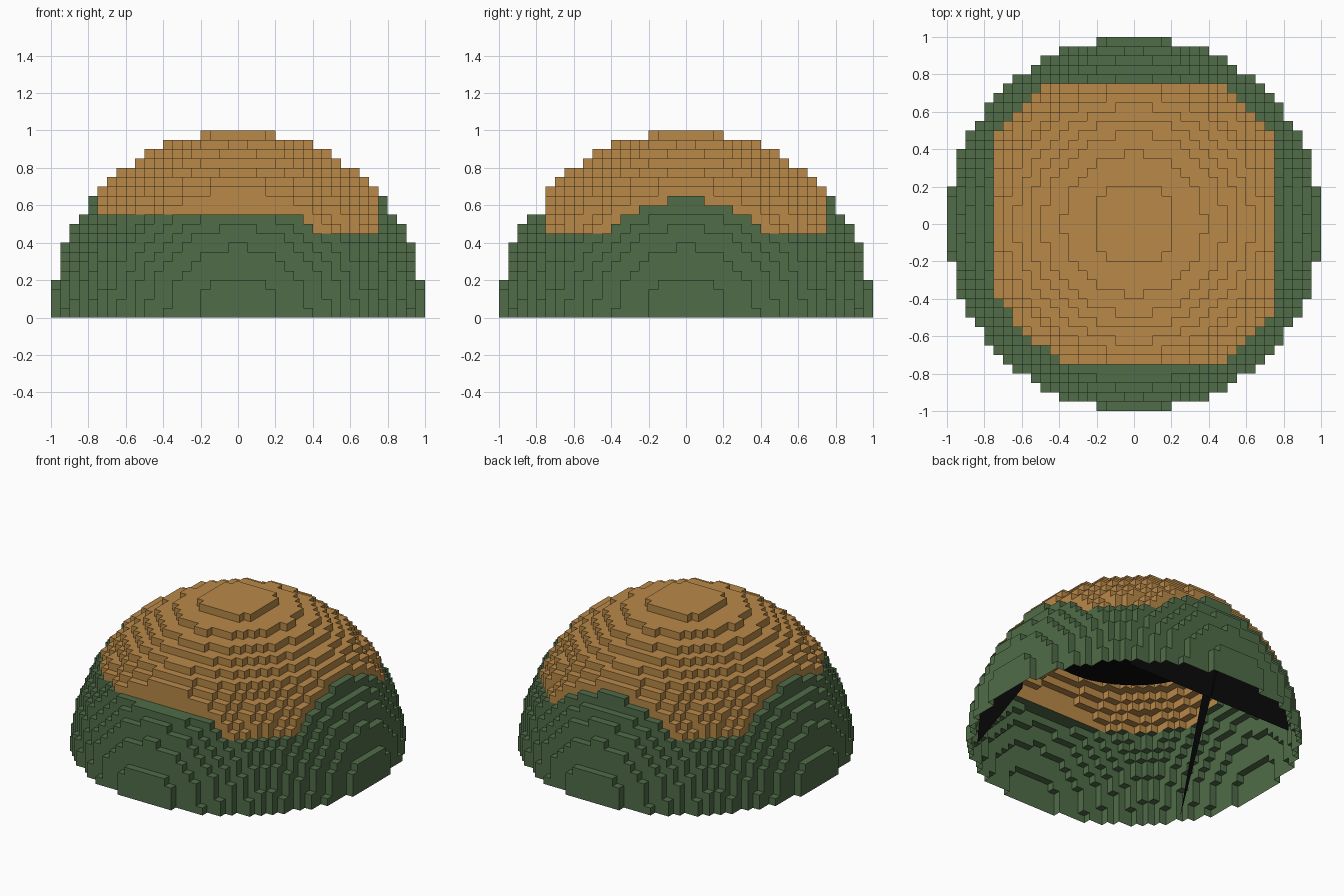
import bpy, bmesh, math
from mathutils import Vector

if "Cube" in bpy.data.objects:
    bpy.data.objects.remove(bpy.data.objects["Cube"])

STEP = 0.05
N = 20


def material(name, rgb):
    m = bpy.data.materials.new(name)
    m.diffuse_color = (*rgb, 1)
    m.use_nodes = True
    m.node_tree.nodes["Principled BSDF"].inputs["Base Color"].default_value = m.diffuse_color
    return m


green = material("forest green", (0.080, 0.150, 0.065))
orange = material("ochre", (0.485, 0.25, 0.066))
black = material("black", (0.003, 0.003, 0.003))


def center(c):
    return Vector(((c[0] + .5) * STEP, (c[1] + .5) * STEP, (c[2] + .5) * STEP))


def filled(c):
    p = center(c)
    # front ledge: blocks are cut away above the lower wall
    if p.y < -0.75 and p.z > 0.55:
        return False
    return p.length <= 1.0


def is_cover(c):
    p = center(c)
    low = 0.55 if (p.x < 0 and p.y < 0) else 0.45
    return abs(p.x) < 0.75 and abs(p.y) < 0.75 and p.z > low


DIRS = [(1, 0, 0), (-1, 0, 0), (0, 1, 0), (0, -1, 0), (0, 0, 1)]


def link(name, bm, mat):
    me = bpy.data.meshes.new(name)
    bm.to_mesh(me)
    bm.free()
    me.materials.append(mat)
    bpy.context.collection.objects.link(bpy.data.objects.new(name, me))


def block_shell(name, mat, belongs):
    """Outer faces of the stepped dome, open at the bottom."""
    bm = bmesh.new()
    cache = {}

    def vert(p):
        key = tuple(round(v / STEP) for v in p)
        if key not in cache:
            cache[key] = bm.verts.new([k * STEP for k in key])
        return cache[key]

    for i in range(-N, N):
        for j in range(-N, N):
            for k in range(N):
                c = (i, j, k)
                if not filled(c) or not belongs(c):
                    continue
                for d in DIRS:
                    if filled((i + d[0], j + d[1], k + d[2])):
                        continue
                    n = Vector(d)
                    u = Vector((abs(d[1]), abs(d[2]), abs(d[0])))
                    w = n.cross(u)
                    p = center(c) + n * STEP / 2
                    h = STEP / 2
                    bm.faces.new([vert(p + (u * a + w * b) * h)
                                  for a, b in ((-1, -1), (1, -1), (1, 1), (-1, 1))])
    link(name, bm, mat)


block_shell("lower_wall", green, lambda c: not is_cover(c))
block_shell("upper_cover", orange, is_cover)


# Flat black plates inside the dome: round discs cut off at the ground
def plate(name, normal, dist, reach=0.958):
    n = Vector(normal).normalized()
    r = math.sqrt(reach ** 2 - dist ** 2)
    bm = bmesh.new()
    bmesh.ops.create_circle(bm, cap_ends=True, segments=64, radius=r)
    rot = Vector((0, 0, 1)).rotation_difference(n)
    for v in bm.verts:
        v.co = rot @ v.co + n * dist
    bmesh.ops.bisect_plane(bm, geom=bm.verts[:] + bm.edges[:] + bm.faces[:],
                           plane_co=(0, 0, 0), plane_no=(0, 0, 1), clear_inner=True)
    link(name, bm, black)


plate("ceiling", (0, 0, 1), 0.75)
plate("back_panel", (0, 1, 0), 0.72)
plate("right_panel", (math.cos(math.radians(-18)), math.sin(math.radians(-18)), 0), 0.885)
slant = Vector((-1.06, 0.68, -0.174)).normalized()
plate("slanted_panel", slant, slant.dot(Vector((-0.83, -0.56, 0))))
